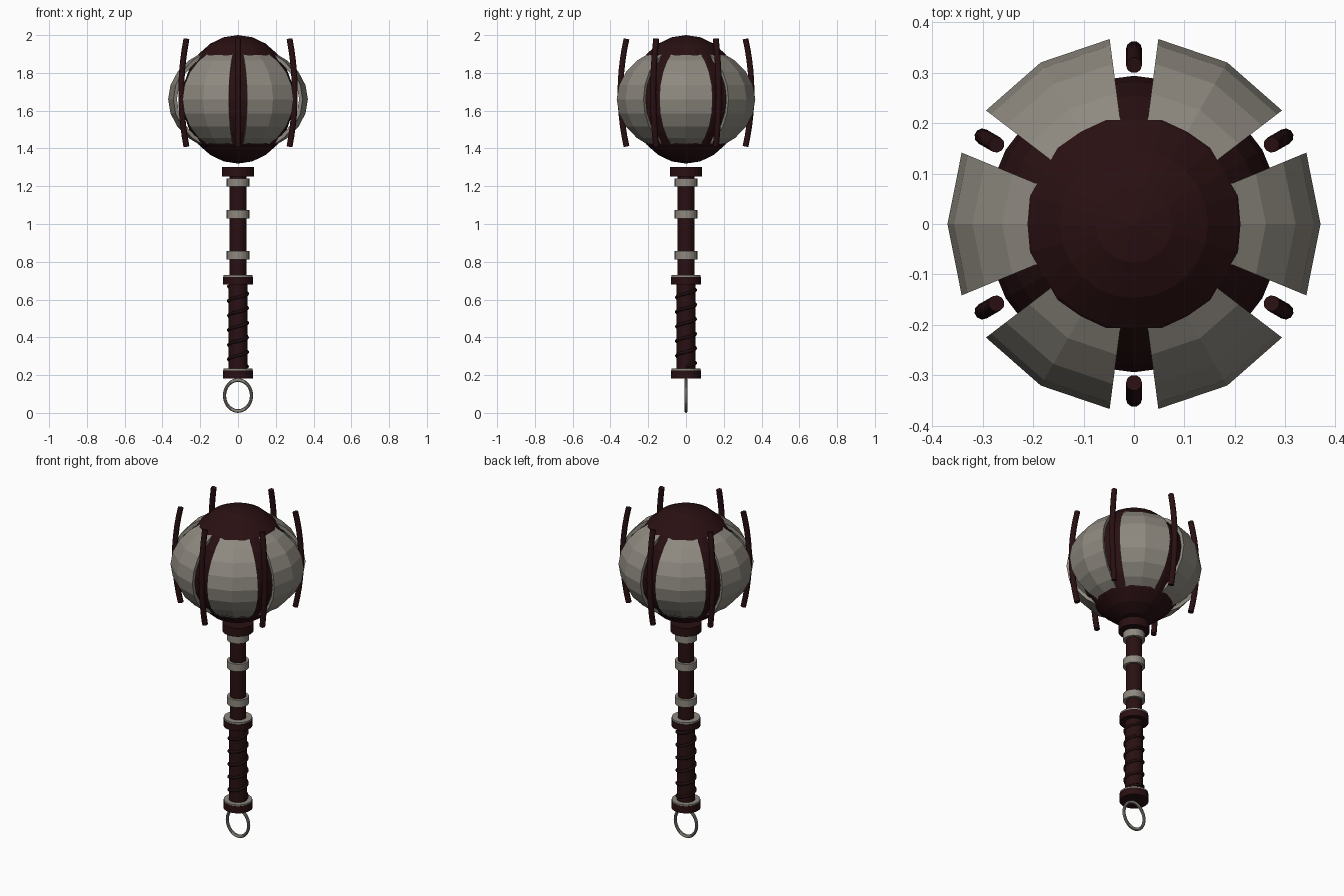
import bpy, bmesh, math
from math import sin, cos, pi, radians

if "Cube" in bpy.data.objects:
    bpy.data.objects.remove(bpy.data.objects["Cube"])


def material(name, rgb):
    m = bpy.data.materials.new(name)
    m.diffuse_color = (*rgb, 1)
    m.use_nodes = True
    m.node_tree.nodes["Principled BSDF"].inputs["Base Color"].default_value = m.diffuse_color
    return m


DARK = material("dark_maroon", (0.022, 0.005, 0.006))
GREY = material("warm_grey_metal", (0.27, 0.25, 0.215))
BLACK = material("black_brown_cord", (0.012, 0.004, 0.004))


def finish(ob, name, mat, smooth=False):
    ob.name = name
    ob.data.materials.append(mat)
    if smooth:
        bpy.ops.object.select_all(action='DESELECT')
        ob.select_set(True)
        bpy.context.view_layer.objects.active = ob
        bpy.ops.object.shade_smooth_by_angle(angle=radians(35))
    return ob


def cylinder(name, r, z0, z1, mat):
    bpy.ops.mesh.primitive_cylinder_add(vertices=24, radius=r, depth=z1 - z0,
                                        location=(0, 0, (z0 + z1) / 2))
    return finish(bpy.context.object, name, mat)


def tube(name, points, r, mat, res=3):
    cu = bpy.data.curves.new(name, 'CURVE')
    cu.dimensions = '3D'
    cu.bevel_depth = r
    cu.bevel_resolution = res
    cu.use_fill_caps = True
    sp = cu.splines.new('POLY')
    sp.points.add(len(points) - 1)
    for p, co in zip(sp.points, points):
        p.co = (*co, 1)
    ob = bpy.data.objects.new(name, cu)
    bpy.context.collection.objects.link(ob)
    return finish(ob, name, mat)


# hanging ring at the bottom
bpy.ops.mesh.primitive_torus_add(major_segments=32, minor_segments=10,
                                 major_radius=0.076, minor_radius=0.009,
                                 location=(0, 0, 0.092), rotation=(pi / 2, 0, 0))
ring = finish(bpy.context.object, "hanging_ring", GREY, True)
ring.scale = (0.94, 1.08, 1)

# handle
cylinder("pommel", 0.08, 0.183, 0.225, DARK)
cylinder("pommel_trim", 0.078, 0.225, 0.234, GREY)
cylinder("grip", 0.05, 0.23, 0.69, DARK)
cylinder("guard", 0.08, 0.68, 0.72, DARK)
cylinder("guard_trim", 0.078, 0.72, 0.73, GREY)
cylinder("shaft", 0.045, 0.72, 1.26, DARK)
cylinder("collar", 0.085, 1.252, 1.303, DARK)
for i, z in enumerate((0.835, 1.052, 1.22)):
    cylinder(f"shaft_band_{i + 1}", 0.06, z - 0.022, z + 0.022, GREY)

# spiral cord around the grip
turns, steps = 5.5, 16
n = int(turns * steps)
tube("grip_cord", [(0.05 * cos(2 * pi * i / steps), 0.05 * sin(2 * pi * i / steps),
                    0.245 + 0.425 * i / n) for i in range(n + 1)], 0.009, BLACK, 1)

# head core
CZ = 1.66
bpy.ops.mesh.primitive_uv_sphere_add(segments=24, ring_count=12, radius=1,
                                     location=(0, 0, CZ))
core = finish(bpy.context.object, "head_core", DARK)
core.scale = (0.294, 0.294, 0.34)


# bulging armour plates: thin sectors of a squashed sphere
def plate(name, mid):
    bm = bmesh.new()
    rows = []
    for shell in (0, 0.02):
        for lat in range(-60, 61, 15):
            t = radians(lat)
            row = []
            for a in (-22.5, 0, 22.5):
                p = radians(mid + a)
                r = (0.37 - shell) * cos(t)
                row.append(bm.verts.new((r * cos(p), r * sin(p),
                                         CZ + (0.29 - shell) * sin(t))))
            rows.append(row)
    k = len(rows) // 2
    out, inn = rows[:k], rows[k:]
    for j in range(k - 1):
        for s in (0, 1):
            bm.faces.new((out[j][s], out[j][s + 1], out[j + 1][s + 1], out[j + 1][s]))
            bm.faces.new((inn[j][s], inn[j + 1][s], inn[j + 1][s + 1], inn[j][s + 1]))
        for s in (0, 2):
            bm.faces.new((out[j][s], out[j + 1][s], inn[j + 1][s], inn[j][s]))
    for j in (0, k - 1):
        for s in (0, 1):
            bm.faces.new((out[j][s], out[j][s + 1], inn[j][s + 1], inn[j][s]))
    bmesh.ops.recalc_face_normals(bm, faces=bm.faces)
    me = bpy.data.meshes.new(name)
    bm.to_mesh(me)
    bm.free()
    ob = bpy.data.objects.new(name, me)
    bpy.context.collection.objects.link(ob)
    finish(ob, name, GREY)


for i in range(6):
    plate(f"head_plate_{i + 1}", 60 * i)
    # bowed rod standing between two plates
    a = radians(30 + 60 * i)
    pts = []
    for j in range(11):
        u = j / 5 - 1
        r = 0.347 - 0.032 * u * u
        pts.append((r * cos(a), r * sin(a), 1.695 + 0.285 * u))
    tube(f"head_rod_{i + 1}", pts, 0.016, DARK)
